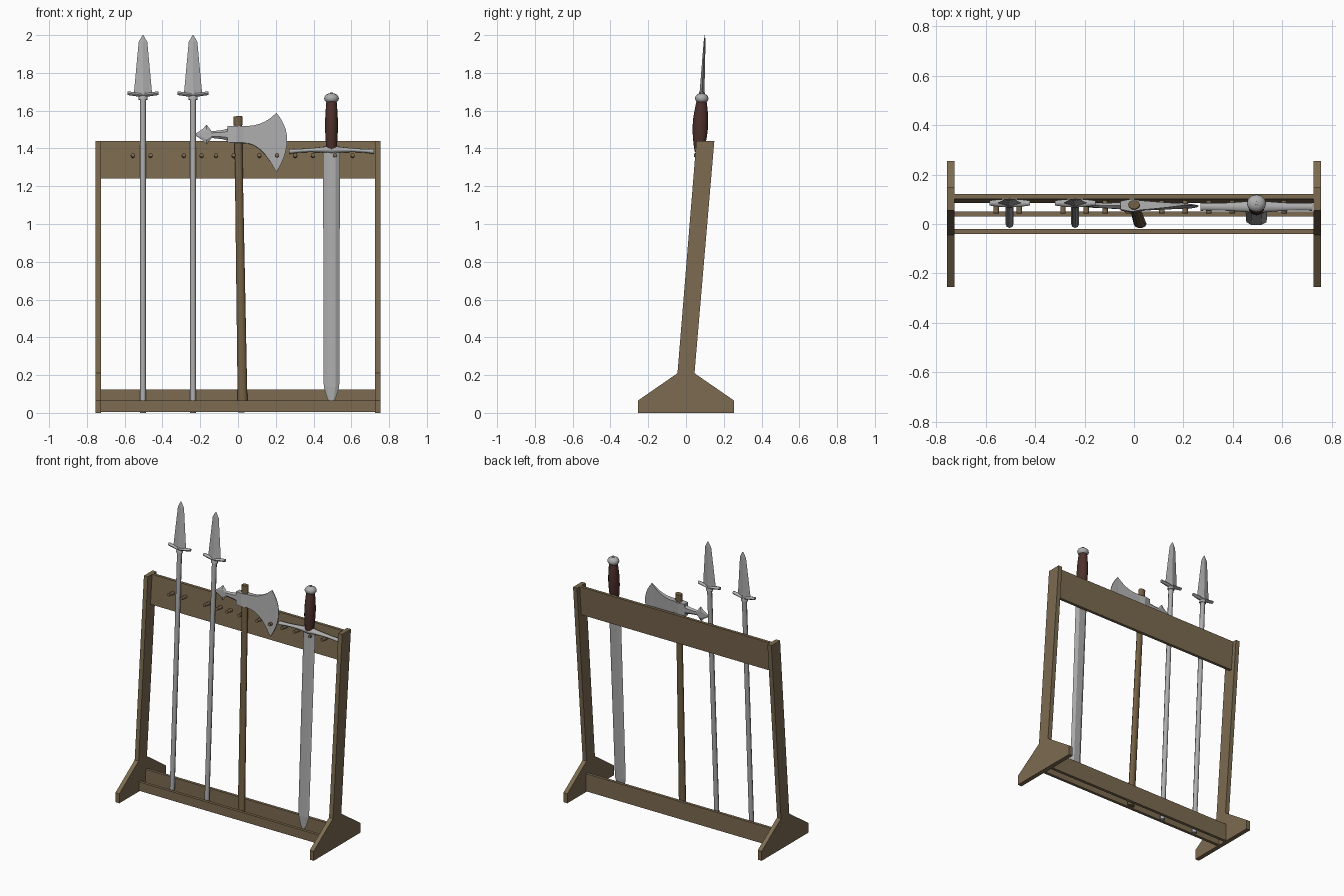
import bpy
import bmesh
import math

cube = bpy.data.objects.get("Cube")
if cube:
    bpy.data.objects.remove(cube, do_unlink=True)

LEAN = -0.05          # backward tilt of the resting weapons
INNER, OUTER = 0.725, 0.755   # faces of the end frames
AXE_Z = 1.475         # height of the axe head


def material(name, red, green, blue):
    mat = bpy.data.materials.new(name)
    mat.use_nodes = True
    color = (red, green, blue, 1)
    mat.diffuse_color = color
    mat.node_tree.nodes["Principled BSDF"].inputs["Base Color"].default_value = color
    return mat


rack_wood = material("rack wood", 0.2, 0.145, 0.08)
handle_wood = material("handle wood", 0.17, 0.115, 0.055)
steel = material("steel", 0.42, 0.42, 0.42)
grip_leather = material("grip leather", 0.075, 0.03, 0.024)


def finish(bm, name, mat, location=(0, 0, 0), rotation=(0, 0, 0), smooth=False):
    bmesh.ops.recalc_face_normals(bm, faces=bm.faces)
    mesh = bpy.data.meshes.new(name)
    bm.to_mesh(mesh)
    bm.free()
    mesh.materials.append(mat)
    part = bpy.data.objects.new(name, mesh)
    bpy.context.collection.objects.link(part)
    part.location = location
    part.rotation_euler = rotation
    if smooth:
        bpy.ops.object.select_all(action='DESELECT')
        part.select_set(True)
        bpy.context.view_layer.objects.active = part
        bpy.ops.object.shade_smooth_by_angle(angle=math.radians(50))


def extrude_along_x(name, profile, start, end, mat):
    """Solid made by sweeping a (y, z) profile along x."""
    bm = bmesh.new()
    face = bm.faces.new([bm.verts.new((start, y, z)) for y, z in profile])
    swept = bmesh.ops.extrude_face_region(bm, geom=[face])["geom"]
    moved = [item for item in swept if isinstance(item, bmesh.types.BMVert)]
    bmesh.ops.translate(bm, vec=(end - start, 0, 0), verts=moved)
    finish(bm, name, mat)


def rail(name, front, bottom, top, lean=0, thickness=0.02):
    profile = [(front, bottom), (front + thickness, bottom),
               (front + thickness + lean, top), (front + lean, top)]
    extrude_along_x(name, profile, -INNER, INNER, rack_wood)


def loft(name, rings, mat, x=0, sides=8, lengthwise=False, square=False, tilt=0, smooth=True):
    """Skin over rings of (position, half width, half depth, centre offset)."""
    bm = bmesh.new()
    phase = math.pi / sides if square else 0
    scale = 1 / math.cos(phase)
    loops = []
    for position, width, depth, offset in rings:
        loop = []
        for i in range(sides):
            angle = phase + math.tau * i / sides
            across = offset + scale * width * math.cos(angle)
            y = scale * depth * math.sin(angle)
            point = (position, y, across) if lengthwise else (across, y, position)
            loop.append(bm.verts.new(point))
        loops.append(loop)
    for lower, upper in zip(loops, loops[1:]):
        for i in range(sides):
            bm.faces.new((lower[i - 1], lower[i], upper[i], upper[i - 1]))
    bm.faces.new(loops[0])
    bm.faces.new(loops[-1])
    finish(bm, name, mat, (x, 0, 0), (LEAN, tilt, 0), smooth)


def steps(count):
    return [i / count for i in range(count + 1)]


def mix(a, b, t):
    return a + (b - a) * t


# Rack: end frames, a leaning post on a symmetrical splayed foot
foot = [(0.255, 0), (0.255, 0.065), (0.045, 0.21)]
post_top = [(0.15, 1.44), (0.055, 1.44)]
frame = foot + post_top + [(-y, z) for y, z in reversed(foot)]
for side, sign in (("left", 1), ("right", -1)):
    extrude_along_x(side + "_end_frame", frame, sign * INNER, sign * OUTER, rack_wood)

# Rack: rails between the frames
rail("top_rail", front=0.084, bottom=1.24, top=1.44, lean=0.017)
rail("bottom_back_rail", front=0.03, bottom=0.004, top=0.125)
rail("bottom_front_rail", front=-0.04, bottom=0.004, top=0.065)

# Rack: pairs of pegs that hold the weapons
for middle in (-0.51, -0.24, -0.07, 0.16, 0.35, 0.56):
    for shift in (-0.047, 0.047):
        bm = bmesh.new()
        bmesh.ops.create_cone(bm, cap_ends=True, segments=8, depth=0.064,
                              radius1=0.011, radius2=0.011)
        finish(bm, "peg", rack_wood, (middle + shift, 0.075, 1.362),
               (math.radians(85), 0, 0), smooth=True)

# Spears: shaft, upturned guard and flat blade
for x in (-0.503, -0.238):
    loft("spear_shaft", [(z, 0.016, 0.016, 0) for z in (0, 1.7)], steel, x)
    loft("spear_collar", [(mix(1.66, 1.71, t), mix(0.025, 0.02, t), mix(0.02, 0.012, t), 0)
                          for t in steps(1)], steel, x)
    loft("spear_guard", [(mix(-0.082, 0.082, t), 0.01, 0.01 + 0.007 * math.sin(math.pi * t),
                          mix(1.683, 1.695, abs(t + t - 1)))
                         for t in steps(6)], steel, x, lengthwise=True)
    loft("spear_blade", [(1.695, 0.048, 0.013, 0), (1.965, 0.023, 0.005, 0),
                         (2.002, 0.003, 0.001, 0)], steel, x, sides=4, smooth=False)

# Axe: handle with a swollen end above the head
loft("axe_handle", [(mix(0.004, 1.53, t), mix(0.026, 0.02, t), 0.017, 0) for t in steps(2)],
     handle_wood, x=0.025, sides=10, tilt=-0.016)
loft("axe_handle_end", [(z, 0.024, 0.018, 0) for z in (1.525, 1.572)],
     handle_wood, x=0.025, sides=10, tilt=-0.016)

# Axe: square socket, thickest in the middle
loft("axe_socket", [(mix(-0.055, 0.037, t), 0.044, 0.017 + 0.009 * math.sin(math.pi * t), AXE_Z)
                    for t in steps(2)],
     steel, sides=4, lengthwise=True, square=True, smooth=False)

# Axe: blade flares out to its horns, then closes along a curved edge
flare = [(mix(0.03, 0.2, t), 0.045 + 0.108 * t ** 2.3, mix(0.019, 0.004, t),
          mix(AXE_Z, 1.434, t ** 2)) for t in steps(6)]
edge = [(0.26 - 0.056 * (1 - t) ** 2, 0.154 * (1 - t) + 0.002, mix(0.004, 0.001, t),
         mix(1.434, 1.45, t)) for t in steps(6)]
loft("axe_blade", flare + edge, steel, sides=4, lengthwise=True, square=True, smooth=False)

# Axe: barbed rear spike
neck = [(mix(-0.05, -0.14, t), mix(0.034, 0.018, t ** 0.5), mix(0.016, 0.01, t), AXE_Z)
        for t in steps(3)]
barb = [(mix(-0.166, -0.23, t), mix(0.053, 0.003, t ** 0.7), mix(0.008, 0.002, t), AXE_Z)
        for t in steps(3)]
loft("axe_spike", neck + barb, steel, sides=6, lengthwise=True, smooth=False)

# Sword: long blade with a short rounded point
SWORD_X = 0.495
point = [(mix(0.04, 0.14, t), 0.004 + 0.037 * t ** 0.7, mix(0.003, 0.012, t), 0)
         for t in steps(3)]
loft("sword_blade", point + [(1.39, 0.045, 0.018, 0)], steel, SWORD_X, sides=6, smooth=False)

# Sword: arched guard, thick at the centre and knobbed at the tips
arm = [(0.226 * t, 0.009 + 0.013 * (1 - t) ** 3 + 0.005 * t ** 8,
        0.014 + 0.013 * (1 - t) ** 2 + 0.003 * t ** 8, mix(1.395, 1.385, t * t))
       for t in steps(8)]
mirrored_arm = [(-x, width, depth, z) for x, width, depth, z in arm[:0:-1]]
loft("sword_guard", mirrored_arm + arm, steel, SWORD_X, sides=10, lengthwise=True)

# Sword: swelling grip
loft("sword_grip", [(mix(1.395, 1.655, t), 0.027 + 0.007 * math.sin(math.pi * t),
                     0.026 + 0.015 * math.sin(math.pi * t), 0) for t in steps(8)],
     grip_leather, SWORD_X, sides=12)

# Sword: rounded pommel with a small button
loft("sword_pommel", [(1.667 - 0.027 * math.cos(math.pi * t),
                       0.003 + 0.036 * math.sin(math.pi * t),
                       0.003 + 0.033 * math.sin(math.pi * t), 0) for t in steps(8)],
     steel, SWORD_X, sides=12)
loft("pommel_button", [(z, 0.009, 0.008, 0) for z in (1.685, 1.699)], steel, SWORD_X)
